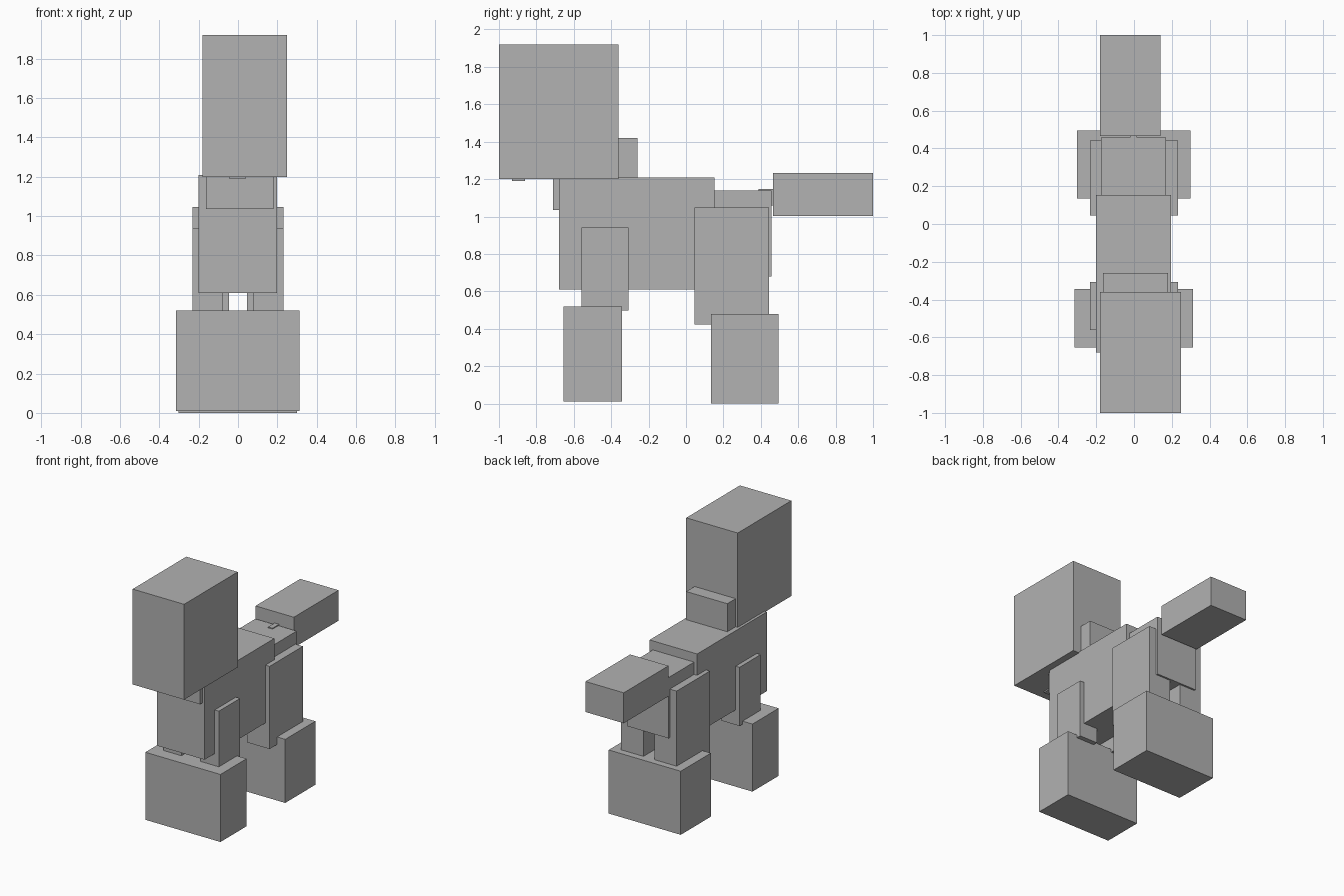
import bpy
import bmesh
from mathutils import Vector

if "Cube" in bpy.data.objects:
    bpy.data.objects.remove(bpy.data.objects["Cube"], do_unlink=True)

GREY = (0.445, 0.445, 0.445, 1.0)
grey = bpy.data.materials.new("plain grey")
grey.use_nodes = True
grey.diffuse_color = GREY
grey.node_tree.nodes["Principled BSDF"].inputs["Base Color"].default_value = GREY


def box(name, x, y, z):
    """Flat-shaded box spanning the given (min, max) ranges."""
    low, high = (Vector(corner) for corner in zip(x, y, z))
    size, middle = high - low, (low + high) / 2
    bm = bmesh.new()
    bmesh.ops.create_cube(bm, size=1)
    for v in bm.verts:
        v.co = Vector(a * b for a, b in zip(v.co, size))
    mesh = bpy.data.meshes.new(name)
    bm.to_mesh(mesh)
    bm.free()
    mesh.materials.append(grey)
    obj = bpy.data.objects.new(name, mesh)
    obj.location = middle
    bpy.context.collection.objects.link(obj)
    return obj


# Head, mouth and neck
box("head", (-0.18, 0.25), (-1.0, -0.36), (1.2, 1.92))
box("mouth", (-0.045, 0.04), (-0.93, -0.86), (1.19, 1.25))
box("neck", (-0.163, 0.18), (-0.71, -0.26), (1.035, 1.42))

# Torso
box("body", (-0.2, 0.197), (-0.68, 0.153), (0.61, 1.208))
box("hips", (-0.175, 0.17), (0.1, 0.457), (0.68, 1.14))

# Tail
box("tail_base", (-0.02, 0.017), (0.388, 0.468), (1.06, 1.147))
box("tail", (-0.18, 0.14), (0.466, 1.0), (1.003, 1.233))

# Upper legs, one pair at each end
for side, sign in (("left", 1), ("right", -1)):
    front_x = sorted((sign * 0.08, sign * 0.232))
    back_x = sorted((sign * 0.045, sign * 0.232))
    box("front_leg_" + side, front_x, (-0.56, -0.307), (0.497, 0.94))
    box("back_leg_" + side, back_x, (0.045, 0.443), (0.423, 1.047))

# Wide feet, each shared by a pair of legs
box("front_feet", (-0.315, 0.312), (-0.655, -0.343), (0.01, 0.52))
box("back_feet", (-0.302, 0.3), (0.135, 0.494), (0.0, 0.48))
